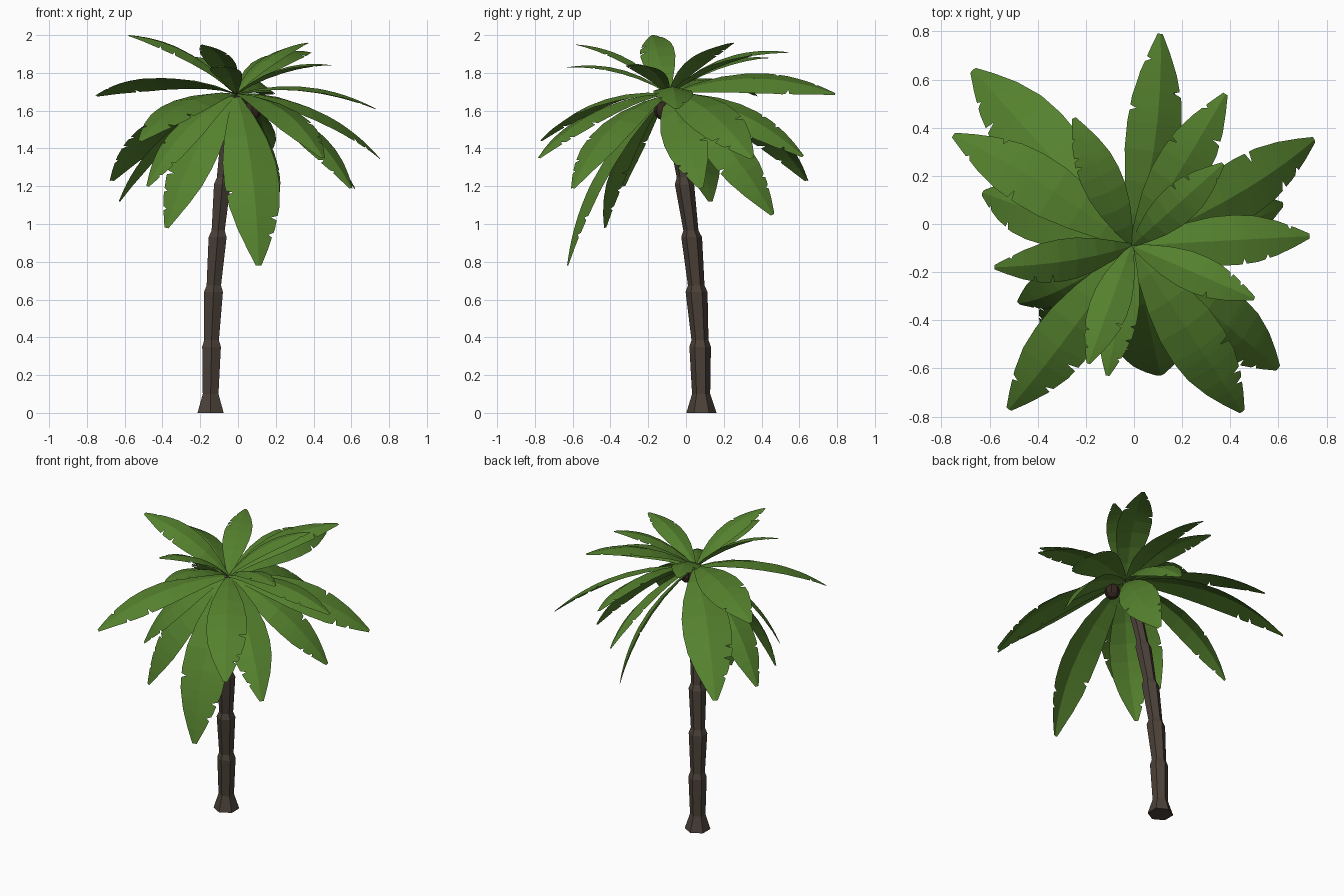
import bpy, bmesh, math, random
from mathutils import Vector, Matrix

if "Cube" in bpy.data.objects:
    bpy.data.objects.remove(bpy.data.objects["Cube"])

random.seed(4)

def material(name, rgb):
    m = bpy.data.materials.new(name)
    m.diffuse_color = (*rgb, 1)
    m.use_nodes = True
    m.node_tree.nodes["Principled BSDF"].inputs["Base Color"].default_value = m.diffuse_color
    return m

LEAF = material("leaf_green", (0.09, 0.22, 0.027))
BARK = material("bark_brown", (0.07, 0.052, 0.04))
NUT = material("nut_brown", (0.035, 0.02, 0.015))

def finish(bm, name, mat):
    me = bpy.data.meshes.new(name)
    bm.to_mesh(me)
    bm.free()
    me.materials.append(mat)
    ob = bpy.data.objects.new(name, me)
    bpy.context.collection.objects.link(ob)
    return ob

# Trunk: leaning six-sided tube with flared ring steps (x, y, z, radius)
RINGS = [(-.145, .082, 0, .08), (-.145, .08, .1, .048), (-.14, .075, .35, .057),
         (-.14, .074, .385, .045), (-.13, .056, .64, .058), (-.128, .054, .675, .044),
         (-.108, .03, .93, .055), (-.105, .026, .965, .04), (-.083, -.008, 1.21, .051),
         (-.08, -.012, 1.245, .037), (-.055, -.052, 1.47, .042),
         (-.05, -.056, 1.5, .031), (-.015, -.09, 1.69, .031)]
bm = bmesh.new()
loops = []
for x, y, z, r in RINGS:
    angles = [(i + .5) * math.pi / 3 for i in range(6)]
    loops.append([bm.verts.new((x + r * math.cos(a), y + r * math.sin(a), z)) for a in angles])
for a, b in zip(loops, loops[1:]):
    for i in range(6):
        j = (i + 1) % 6
        bm.faces.new((a[i], a[j], b[j], b[i]))
bm.faces.new(loops[0][::-1])
bm.faces.new(loops[-1])
finish(bm, "trunk", BARK)

# Leaves: arched, folded blades with torn edges, rolled about their length
CROWN = Vector((-.01, -.09, 1.69))
WIDTH = [(0, .1), (.15, .47), (.3, .78), (.45, .97), (.58, 1), (.7, .92),
         (.82, .68), (.92, .38), (1, .1)]

def blade_width(t):
    for (t0, w0), (t1, w1) in zip(WIDTH, WIDTH[1:]):
        if t <= t1:
            return w0 + (w1 - w0) * (t - t0) / (t1 - t0)
    return WIDTH[-1][1]

def leaf(name, tip, roll, bow, scale=.14):
    tip = Vector(tip)
    chord = tip - CROWN
    length = chord.length
    side = chord.cross(Vector((0, 0, 1))).normalized()
    up = side.cross(chord).normalized()
    # positive roll turns the upper face towards the side direction
    turn = Matrix.Rotation(math.radians(roll), 3, up.cross(side))
    side, up = turn @ side, turn @ up
    ctrl = (CROWN + tip) / 2 + up * length * bow
    half = scale * length
    # stations along the rib: (t, left factor, right factor)
    stations = [(t, 1, 1) for t, _ in WIDTH]
    for lo, hi in ((.6, .68), (.73, .8), (.85, .9)):
        t = random.uniform(lo, hi)
        cut = random.uniform(.6, .78)
        left = random.random() < .5
        stations += [(t - .012, 1, 1), (t, cut if left else 1, 1 if left else cut),
                     (t + .012, 1, 1)]
    stations.sort()
    bm = bmesh.new()
    rows = []
    for t, fl, fr in stations:
        p = CROWN * (1 - t) ** 2 + ctrl * (2 * t * (1 - t)) + tip * t ** 2
        tan = ((ctrl - CROWN) * (1 - t) + (tip - ctrl) * t).normalized()
        n = side.cross(tan).normalized()
        w = half * blade_width(t)
        rows.append([bm.verts.new(p + side * (s * f * w) - n * (.22 * f * w))
                     if s else bm.verts.new(p) for s, f in ((-1, fl), (0, 0), (1, fr))])
    for a, b in zip(rows, rows[1:]):
        for i in range(2):
            bm.faces.new((a[i], a[i + 1], b[i + 1], b[i]))
    finish(bm, name, LEAF)

# Per tier: bow, then leaf tips with roll angle in degrees
TIERS = {
    "upper_leaf": (.21, [
        ((-.58, -.18, 2), -18), ((.37, .25, 1.96), 0), ((-.19, -.58, 1.95), 0),
        ((.38, .54, 1.91), 5), ((.5, -.31, 1.84), 0), ((-.11, -.63, 1.83), 0),
        ((-.25, .44, 1.88), 0)]),
    "middle_leaf": (.2, [
        ((.11, .79, 1.69), 25), ((-.75, .37, 1.68), 14), ((.73, -.05, 1.61), 0),
        ((-.52, -.77, 1.44), -8), ((.45, -.78, 1.35), 0), ((.75, .35, 1.35), 22),
        ((.14, .62, 1.36), 32)]),
    "lower_leaf": (.22, [
        ((-.67, .64, 1.23), 0), ((.6, -.6, 1.19), 0), ((.62, .08, 1.19), 22),
        ((-.48, -.33, 1.2), -22), ((-.63, .13, 1.12), 0), ((.18, .46, 1.05), 45),
        ((-.38, -.43, .98), -22), ((.11, -.63, .78), 0)]),
}
for tier, (bow, leaves) in TIERS.items():
    for i, (tip, roll) in enumerate(leaves):
        leaf(f"{tier}_{i + 1}", tip, roll, bow)

# Nut hanging under the crown
bm = bmesh.new()
bmesh.ops.create_uvsphere(bm, u_segments=8, v_segments=6, radius=.05)
bmesh.ops.translate(bm, verts=bm.verts, vec=(.075, -.12, 1.6))
finish(bm, "nut", NUT)
